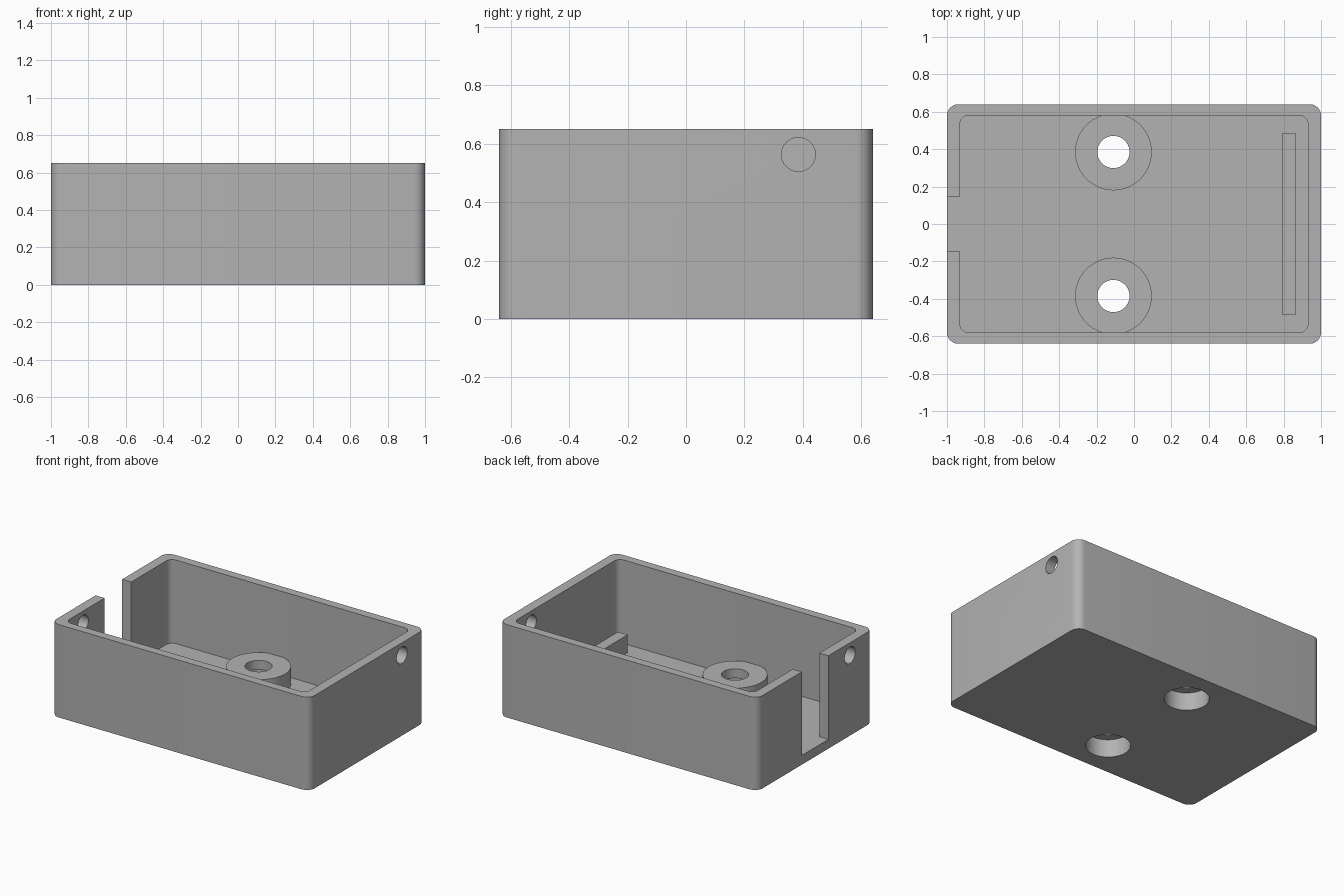
import bpy, bmesh, math
from mathutils import Matrix

if "Cube" in bpy.data.objects:
    bpy.data.objects.remove(bpy.data.objects["Cube"])

W, D, H = 2.0, 1.28, 0.65      # outer size
WALL_X, WALL_Y, FLOOR = 0.07, 0.06, 0.065
BOSS_X, BOSS_Y, BOSS_TOP = -0.11, 0.385, 0.19

grey = bpy.data.materials.new("plain grey")
grey.diffuse_color = (0.45, 0.45, 0.45, 1)
grey.use_nodes = True
grey.node_tree.nodes["Principled BSDF"].inputs["Base Color"].default_value = grey.diffuse_color


def add_object(name, bm):
    bmesh.ops.recalc_face_normals(bm, faces=bm.faces)
    mesh = bpy.data.meshes.new(name)
    bm.to_mesh(mesh)
    bm.free()
    mesh.materials.append(grey)
    obj = bpy.data.objects.new(name, mesh)
    bpy.context.collection.objects.link(obj)
    return obj


def box(name, x0, x1, y0, y1, z0, z1, radius=0):
    """Box, with rounded upright edges if a radius is given."""
    bm = bmesh.new()
    bmesh.ops.create_cube(bm, size=1)
    for v in bm.verts:
        v.co.x = x1 if v.co.x > 0 else x0
        v.co.y = y1 if v.co.y > 0 else y0
        v.co.z = z1 if v.co.z > 0 else z0
    if radius:
        upright = [e for e in bm.edges
                   if abs(e.verts[0].co.z - e.verts[1].co.z) > 1e-4]
        bmesh.ops.bevel(bm, geom=upright, offset=radius, segments=8,
                        profile=0.5, affect='EDGES')
    return add_object(name, bm)


def cylinder(name, radius, depth, centre, axis='Z'):
    bm = bmesh.new()
    turn = Matrix.Rotation(math.pi / 2, 4, 'Y') if axis == 'X' else Matrix()
    bmesh.ops.create_cone(bm, cap_ends=True, segments=64, radius1=radius,
                          radius2=radius, depth=depth,
                          matrix=Matrix.Translation(centre) @ turn)
    return add_object(name, bm)


def cut(obj, cutter):
    mod = obj.modifiers.new("cut", 'BOOLEAN')
    mod.operation, mod.solver, mod.object = 'DIFFERENCE', 'EXACT', cutter
    bpy.context.view_layer.objects.active = obj
    bpy.ops.object.modifier_apply(modifier=mod.name)


def smooth(obj):
    bpy.ops.object.select_all(action='DESELECT')
    obj.select_set(True)
    bpy.context.view_layer.objects.active = obj
    bpy.ops.object.shade_smooth_by_angle(angle=math.radians(30))


# Open tray with rounded corners
shell = box("tray_shell", -W/2, W/2, -D/2, D/2, 0, H, 0.06)
cutters = [
    box("cavity_cutter", -W/2 + WALL_X, W/2 - WALL_X,
        -D/2 + WALL_Y, D/2 - WALL_Y, FLOOR, H + 0.2, 0.045),
    # Cable slot in the left wall
    box("slot_cutter", -W/2 - 0.1, -W/2 + 0.2, -0.147, 0.147, FLOOR, H + 0.2),
]
# One small hole in each end wall, on opposite corners
for side in (-1, 1):
    cutters.append(cylinder("side_hole_cutter", 0.058, 0.3,
                            (side * W/2, side * BOSS_Y, 0.563), 'X'))

# Screw bosses: narrow hole at the top, wide counterbore from below
parts = [shell]
for side, label in ((-1, "front"), (1, "back")):
    y = side * BOSS_Y
    boss = cylinder(label + "_screw_boss", 0.205, BOSS_TOP - FLOOR,
                    (BOSS_X, y, (BOSS_TOP + FLOOR) / 2))
    hole = cylinder("screw_hole_cutter", 0.086, 1.0, (BOSS_X, y, 0.3))
    bore = cylinder("counterbore_cutter", 0.142, 0.325, (BOSS_X, y, -0.0375))
    cut(boss, hole)
    cut(boss, bore)
    cutters += [bore, hole]
    parts.append(boss)

for cutter in cutters:
    cut(shell, cutter)
for cutter in cutters:
    bpy.data.objects.remove(cutter)

# Low rib across the right end of the floor
parts.append(box("locating_rib", 0.79, 0.865, -0.483, 0.483, FLOOR, BOSS_TOP))

for part in parts:
    smooth(part)
